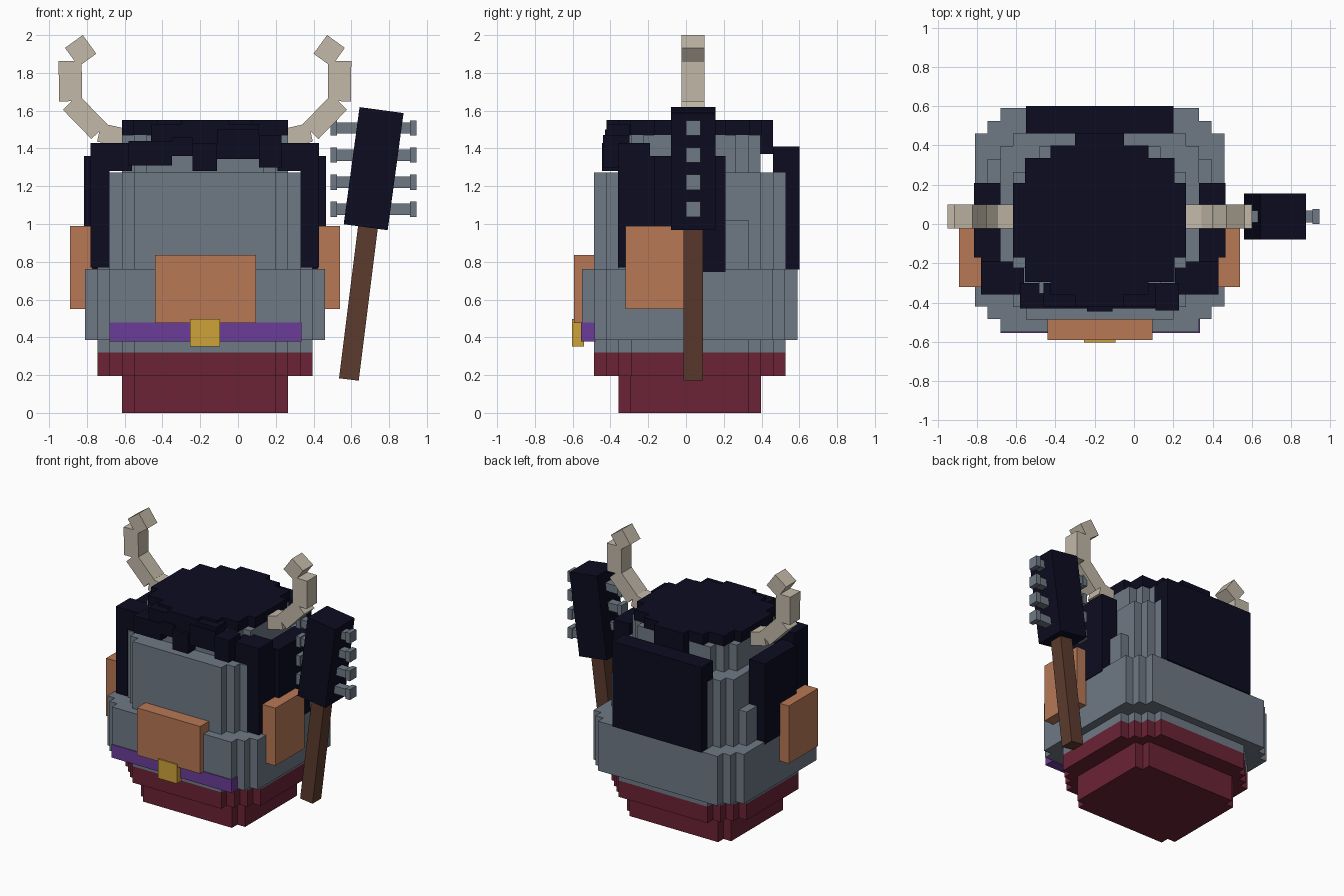
import bpy, bmesh, math
from mathutils import Matrix, Vector

if "Cube" in bpy.data.objects:
    bpy.data.objects.remove(bpy.data.objects["Cube"])

CX, CY, S = -0.175, 0.02, 0.065     # body axis and corner step size


def lin(c):
    c /= 255
    return c / 12.92 if c <= 0.04045 else ((c + 0.055) / 1.055) ** 2.4


def mat(name, *rgb):
    m = bpy.data.materials.new(name)
    m.diffuse_color = (*[lin(c) for c in rgb], 1)
    m.use_nodes = True
    m.node_tree.nodes["Principled BSDF"].inputs["Base Color"].default_value = m.diffuse_color
    return m


GREY = mat("slate_grey", 110, 121, 133)
NAVY = mat("dark_navy", 12, 12, 33)
RED = mat("maroon", 107, 35, 54)
SKIN = mat("tan_skin", 183, 120, 85)
PURPLE = mat("purple", 107, 60, 152)
GOLD = mat("gold", 206, 162, 56)
BONE = mat("bone", 194, 185, 168)
BROWN = mat("brown_wood", 92, 59, 46)


def finish(name, bm, m):
    bmesh.ops.recalc_face_normals(bm, faces=bm.faces)
    me = bpy.data.meshes.new(name)
    bm.to_mesh(me)
    bm.free()
    me.materials.append(m)
    ob = bpy.data.objects.new(name, me)
    bpy.context.collection.objects.link(ob)
    return ob


def add_box(bm, x0, x1, y0, y1, z0, z1):
    mx = Matrix.Translation(((x0 + x1) / 2, (y0 + y1) / 2, (z0 + z1) / 2))
    mx = mx @ Matrix.Diagonal((abs(x1 - x0), abs(y1 - y0), abs(z1 - z0), 1))
    bmesh.ops.create_cube(bm, size=1, matrix=mx)


def boxes(name, m, *dims):
    bm = bmesh.new()
    for d in dims:
        add_box(bm, *d)
    return finish(name, bm, m)


def beams(name, m, segs, y=0.038):
    """Square bars running between two (x, z) points; each: p, q, width, depth."""
    bm = bmesh.new()
    for p, q, w, d in segs:
        a, b = Vector((p[0], y, p[1])), Vector((q[0], y, q[1]))
        v = b - a
        mx = Matrix.Translation((a + b) / 2) @ Matrix.Rotation(math.atan2(v.x, v.z), 4, 'Y')
        bmesh.ops.create_cube(bm, size=1, matrix=mx @ Matrix.Diagonal((w, d, v.length, 1)))
    return finish(name, bm, m)


def slab(name, m, corner, z0, z1):
    """Extrude an outline whose quarter is a staircase of (half x, half y) corners."""
    quarter = []
    for i, (x, y) in enumerate(corner):
        if i:
            quarter.append((x, corner[i - 1][1]))
        quarter.append((x, y))
    pts = quarter + [(-x, y) for x, y in reversed(quarter)]
    pts += [(-x, -y) for x, y in pts]
    bm = bmesh.new()
    f = bm.faces.new([bm.verts.new((CX + x, CY + y, z0)) for x, y in pts])
    r = bmesh.ops.extrude_face_region(bm, geom=[f])
    top = [v for v in r["geom"] if isinstance(v, bmesh.types.BMVert)]
    bmesh.ops.translate(bm, verts=top, vec=(0, 0, z1 - z0))
    return finish(name, bm, m)


def stairs(hx, hy, n):
    return [(hx - i * S, hy - (n - i) * S) for i in range(n + 1)]


def mx_(x):                          # mirror across the body axis
    return 2 * CX - x


# Stacked body slabs
slab("lower_base", RED, stairs(0.44, 0.378, 1), 0, 0.195)
slab("upper_base", RED, stairs(0.57, 0.507, 3), 0.195, 0.32)
slab("waist", GREY, stairs(0.57, 0.507, 3), 0.32, 0.385)
slab("belly", GREY, stairs(0.635, 0.57, 2), 0.385, 0.762)
slab("chest", GREY, stairs(0.57, 0.507, 3), 0.762, 1.02)
slab("shoulders", GREY, stairs(0.505, 0.507, 2), 1.02, 1.272)
slab("head_top", GREY, stairs(0.44, 0.375, 2), 1.272, 1.47)

# Hair: crown, fringe, back panel
slab("hair_crown", NAVY, [(0.44, 0.19), (0.38, 0.315), (0.25, 0.38), (0.125, 0.44)], 1.47, 1.55)
boxes("hair_back", NAVY, (-0.55, 0.20, 0.46, 0.60, 0.76, 1.41),
      (-0.30, -0.05, 0.33, 0.46, 1.37, 1.5))
boxes("hair_fringe", NAVY,
      (-0.58, -0.35, -0.43, -0.30, 1.31, 1.44), (-0.35, -0.24, -0.43, -0.34, 1.36, 1.46),
      (-0.24, -0.11, -0.445, -0.34, 1.28, 1.43), (-0.11, 0.11, -0.43, -0.34, 1.345, 1.50),
      (0.11, 0.23, -0.44, -0.30, 1.30, 1.47), (-0.46, 0.11, -0.42, -0.30, 1.41, 1.53))

# Mirrored parts: side hair, hands, horns
for side, f in (("left", lambda x: x), ("right", mx_)):
    boxes("side_hair_" + side, NAVY,
          (f(-0.815), f(-0.68), -0.17, 0.21, 0.745, 1.36),
          (f(-0.78), f(-0.68), -0.36, -0.17, 0.77, 1.36),
          (f(-0.78), f(-0.56), -0.36, -0.19, 1.28, 1.43))
    boxes("hand_" + side, SKIN, (f(-0.89), f(-0.77), -0.32, 0.03, 0.55, 0.99))
    path = [((-0.58, 1.45), (-0.735, 1.485), 0.10), ((-0.735, 1.49), (-0.886, 1.645), 0.115),
            ((-0.886, 1.65), (-0.889, 1.863), 0.122), ((-0.88, 1.883), (-0.786, 1.951), 0.122)]
    beams("horn_" + side, BONE,
          [((f(p[0]), p[1]), (f(q[0]), q[1]), w, 0.122) for p, q, w in path])

# Face plate, belt and buckle
boxes("nose_plate", SKIN, (-0.44, 0.095, -0.592, -0.48, 0.475, 0.835))
boxes("belt", PURPLE, (-0.68, 0.335, -0.556, -0.48, 0.378, 0.478))
boxes("buckle", GOLD, (-0.255, -0.095, -0.603, -0.54, 0.352, 0.498))

# Spiked club
beams("club_handle", BROWN, [((0.587, 0.177), (0.69, 1.0), 0.105, 0.105)])
beams("club_head", NAVY, [((0.676, 0.983), (0.76, 1.603), 0.235, 0.235)])
spikes = []
for i in range(4):
    z = 1.078 + i * 0.1433
    spikes.append((0.49, 0.525, 0.0, 0.077, z - 0.04, z + 0.04))
    spikes.append((0.525, 0.91, 0.008, 0.069, z - 0.03, z + 0.03))
    spikes.append((0.91, 0.945, 0.0, 0.077, z - 0.04, z + 0.04))
boxes("club_spikes", GREY, *spikes)
